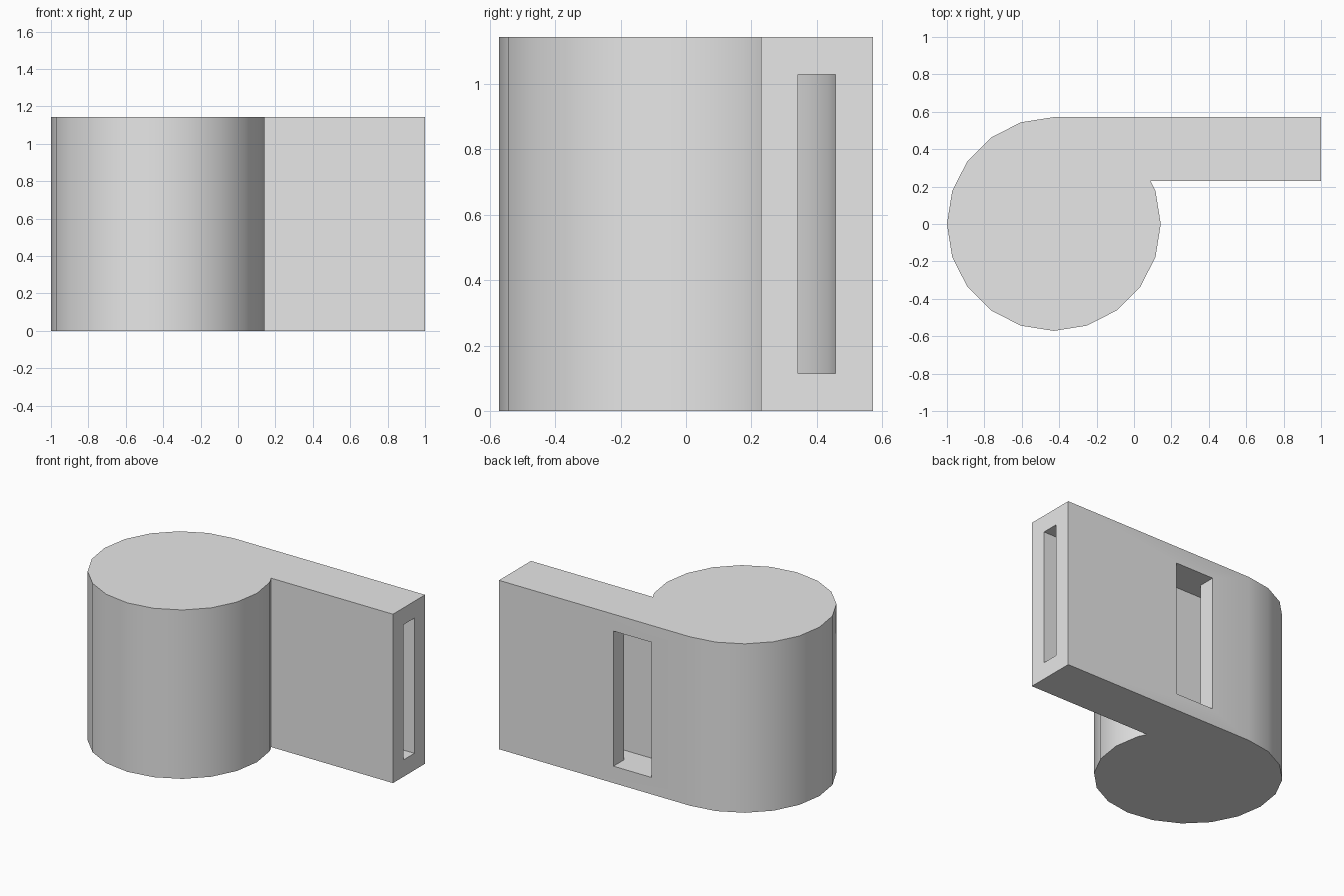
import bpy, bmesh, math

default = bpy.data.objects.get("Cube")
if default:
    bpy.data.objects.remove(default, do_unlink=True)

U = 2 / 17.5            # wall thickness, the module of the whole design
CX = -1 + 5 * U         # axis of the round chamber
HEIGHT = 10 * U
SLOT = 1.25 * U         # half width of the sound slot


def arc(radius, start, end, step=18):
    """Points on the chamber circle between two angles in degrees."""
    return [(CX + radius * math.cos(math.radians(a)), radius * math.sin(math.radians(a)))
            for a in range(start, end + 1, step)]


def prism(name, outline, z0, z1):
    """Extrude a plan outline between two heights."""
    bm = bmesh.new()
    face = bm.faces.new([bm.verts.new((x, y, z0)) for x, y in outline])
    top = bmesh.ops.extrude_face_region(bm, geom=[face])["geom"]
    verts = [v for v in top if isinstance(v, bmesh.types.BMVert)]
    bmesh.ops.translate(bm, verts=verts, vec=(0, 0, z1 - z0))
    bmesh.ops.recalc_face_normals(bm, faces=bm.faces)
    mesh = bpy.data.meshes.new(name)
    bm.to_mesh(mesh)
    bm.free()
    obj = bpy.data.objects.new(name, mesh)
    bpy.context.collection.objects.link(obj)
    return obj


grey = bpy.data.materials.new("light_grey")
grey.use_nodes = True
grey.diffuse_color = (0.8, 0.8, 0.8, 1)
grey.node_tree.nodes["Principled BSDF"].inputs["Base Color"].default_value = (0.8, 0.8, 0.8, 1)

# Outer body: round chamber with a tangent mouthpiece.
# The underside of the mouthpiece meets a chamber facet between 18 and 36 degrees.
p, q = arc(5 * U, 18, 36)
t = (2 * U - p[1]) / (q[1] - p[1])
corner = (p[0] + t * (q[0] - p[0]), 2 * U)
body = prism("whistle_body",
             arc(5 * U, 90, 378) + [corner, (1, 2 * U), (1, 5 * U)], 0, HEIGHT)
body.data.materials.append(grey)

# Hollow: chamber, air channel and sound slot as one outline
hollow = prism("hollow_cutter",
               [(1.2, 4 * U), (SLOT, 4 * U), (SLOT, 6 * U), (-SLOT, 6 * U), (-SLOT, 4 * U)]
               + arc(4 * U, 90, 378)
               + [(CX + 3.45 * U, 2 * U), (CX, 2 * U), (CX, 3 * U), (1.2, 3 * U)],
               U, HEIGHT - U)
hollow.data.materials.append(grey)
hollow.hide_render = True

cut = body.modifiers.new("hollow", "BOOLEAN")
cut.operation = "DIFFERENCE"
cut.solver = "EXACT"
cut.object = hollow

bpy.ops.object.select_all(action="DESELECT")
body.select_set(True)
bpy.context.view_layer.objects.active = body
bpy.ops.object.modifier_apply(modifier=cut.name)
bpy.data.objects.remove(hollow, do_unlink=True)
bpy.ops.object.shade_smooth_by_angle(angle=math.radians(30))
